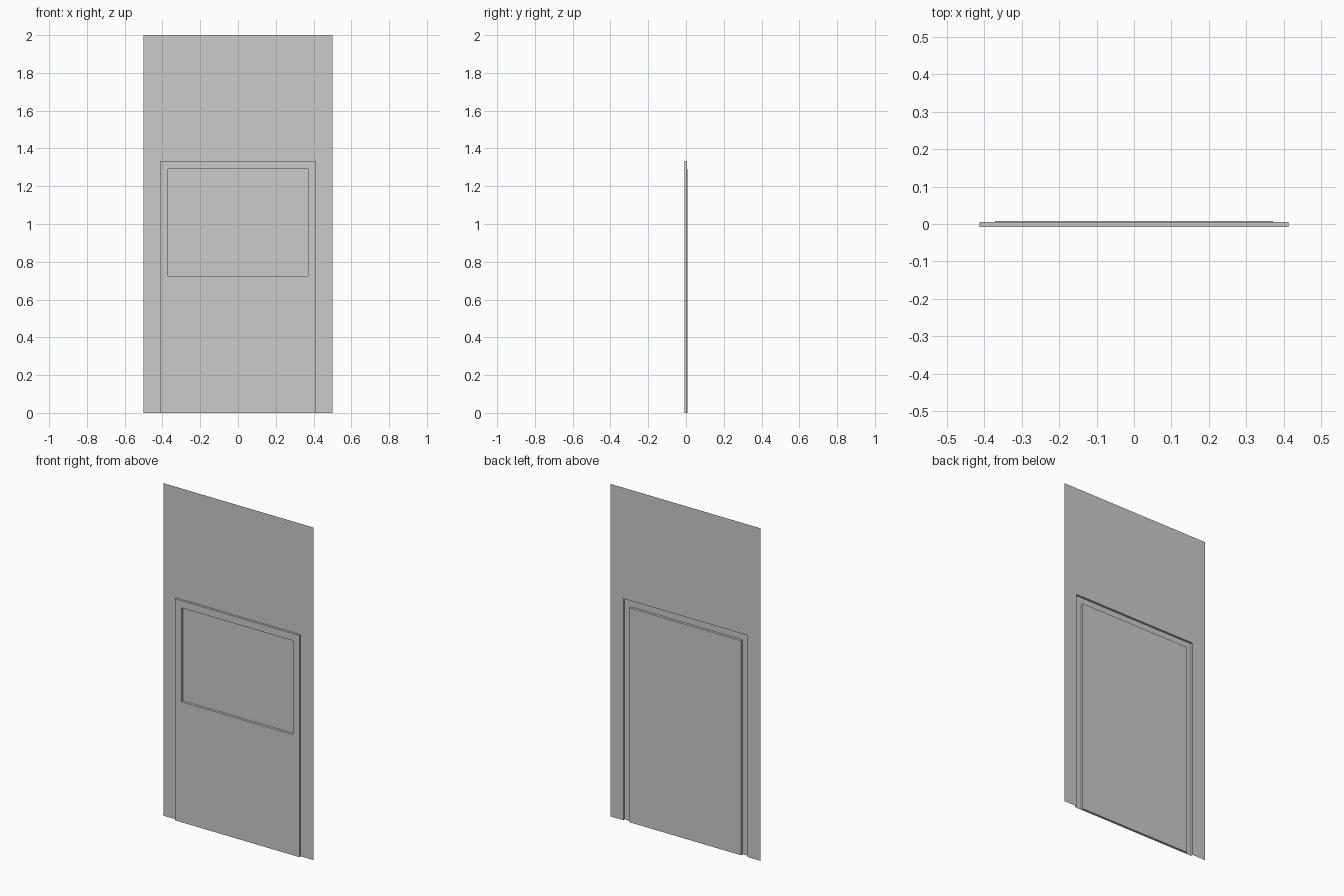
import bpy
import bmesh

if "Cube" in bpy.data.objects:
    bpy.data.objects.remove(bpy.data.objects["Cube"])

# Depth layers: door face, wall sheet, glass / inner panel back
FRONT, WALL, BACK = -0.0075, 0.0055, 0.0075
OUT_X, OUT_Z = 0.413, 1.333      # outer door outline
IN_X, IN_Z, SILL = 0.371, 1.29, 0.725  # inner panel and window


def arch(x, z, y):
    """Doorway outline, open at the floor."""
    return [(-x, y, 0), (-x, y, z), (x, y, z), (x, y, 0)]


def window(y):
    return [(-IN_X, y, SILL), (-IN_X, y, IN_Z), (IN_X, y, IN_Z), (IN_X, y, SILL)]


def build(name, bands, faces=()):
    """Bands are strips of quads between two outlines; faces are single polygons."""
    bm = bmesh.new()
    quads = [list(f) for f in faces]
    for a, b, closed in bands:
        for i in range(len(a) - (0 if closed else 1)):
            j = (i + 1) % len(a)
            quads.append([a[i], a[j], b[j], b[i]])
    for q in quads:
        bm.faces.new([bm.verts.new(p) for p in q])
    bmesh.ops.remove_doubles(bm, verts=bm.verts, dist=1e-5)
    bmesh.ops.recalc_face_normals(bm, faces=bm.faces)
    mesh = bpy.data.meshes.new(name)
    bm.to_mesh(mesh)
    bm.free()
    obj = bpy.data.objects.new(name, mesh)
    bpy.context.collection.objects.link(obj)
    return obj


# Thin wall sheet with the doorway cut out
build("wall_sheet", [(arch(0.5, 2.0, WALL), arch(OUT_X, OUT_Z, WALL), False)])

# Raised door frame: outer reveal and front border
build("door_frame", [
    (arch(OUT_X, OUT_Z, WALL), arch(OUT_X, OUT_Z, FRONT), False),
    (arch(OUT_X, OUT_Z, FRONT), arch(IN_X, IN_Z, FRONT), False),
])

# Lower door panel front, window sill and bottom edge
x = IN_X
build("lower_panel", [], [
    [(-x, FRONT, 0), (x, FRONT, 0), (x, FRONT, SILL), (-x, FRONT, SILL)],
    [(-x, FRONT, SILL), (x, FRONT, SILL), (x, BACK, SILL), (-x, BACK, SILL)],
    [(-x, FRONT, 0), (-x, BACK, 0), (x, BACK, 0), (x, FRONT, 0)],
])

# Inner panel: side and top returns, lower back, window pane
build("inner_panel", [(arch(x, IN_Z, FRONT), arch(x, IN_Z, BACK), False)], [
    [(-x, BACK, 0), (-x, BACK, SILL), (x, BACK, SILL), (x, BACK, 0)],
])
build("window_pane", [], [window(BACK)])
